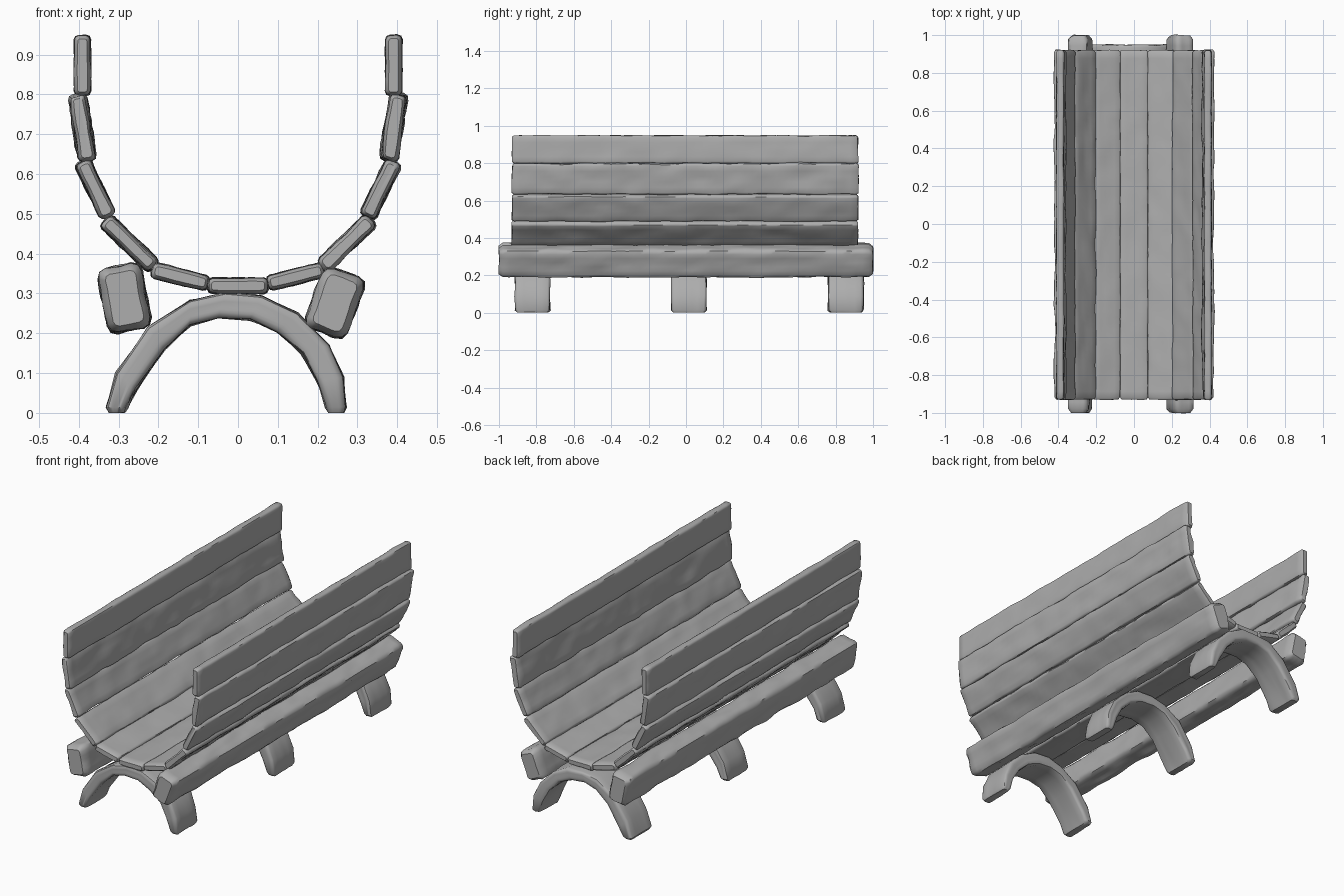
import bpy, bmesh, math, random
from mathutils import Vector, noise

random.seed(4)
if "Cube" in bpy.data.objects:
    bpy.data.objects.remove(bpy.data.objects["Cube"])

wood = bpy.data.materials.new("grey wood")
wood.use_nodes = True
GREY = (0.42, 0.42, 0.42, 1)
wood.diffuse_color = GREY
wood.node_tree.nodes["Principled BSDF"].inputs["Base Color"].default_value = GREY

Y = Vector((0, 1, 0))


def ring(center, u, v, radius, steps=3, side=5):
    """Rounded rectangle with half axes u and v, with extra points on its sides."""
    hu, hv = u.length, v.length
    un, vn = u.normalized(), v.normalized()
    corners = []
    for i, (su, sv) in enumerate(((1, 1), (-1, 1), (-1, -1), (1, -1))):
        mid = center + un * su * (hu - radius) + vn * sv * (hv - radius)
        for k in range(steps):
            a = math.pi / 2 * (i + k / (steps - 1))
            corners.append(mid + (un * math.cos(a) + vn * math.sin(a)) * radius)
    points = []
    for i, p in enumerate(corners):
        points.append(p)
        if i % steps == steps - 1:
            q = corners[(i + 1) % len(corners)]
            points += [p.lerp(q, k / side) for k in range(1, side)]
    return points


def loft(name, rings, rough, stretch):
    """Skin the rings, cap both ends and wear the surface with grain."""
    bm = bmesh.new()
    loops = [[bm.verts.new(p) for p in r] for r in rings]
    n = len(loops[0])
    for a, b in zip(loops, loops[1:]):
        for i in range(n):
            j = (i + 1) % n
            bm.faces.new((a[i], a[j], b[j], b[i]))
    bm.faces.new(loops[0][::-1])
    bm.faces.new(loops[-1])
    bmesh.ops.recalc_face_normals(bm, faces=bm.faces)
    bm.normal_update()
    seed = Vector([random.uniform(-50, 50) for _ in range(3)])
    for v in bm.verts:
        p = Vector((v.co.x * 14, v.co.y * stretch, v.co.z * 14)) + seed
        v.co += v.normal * rough * (noise.noise(p) + 0.5 * noise.noise(p * 2.3))
        v.co.z = max(v.co.z, 0)
    mesh = bpy.data.meshes.new(name)
    bm.to_mesh(mesh)
    bm.free()
    mesh.materials.append(wood)
    ob = bpy.data.objects.new(name, mesh)
    bpy.context.collection.objects.link(ob)
    bpy.ops.object.select_all(action='DESELECT')
    bpy.context.view_layer.objects.active = ob
    ob.select_set(True)
    bpy.ops.object.shade_smooth_by_angle(angle=math.radians(45))


def beam(name, x, z, width, thick, angle, y0, y1, radius, rough):
    """Straight timber along y, its width turned by angle in the xz plane."""
    a = math.radians(angle)
    u = Vector((math.cos(a), 0, math.sin(a)))
    v = Vector((-math.sin(a), 0, math.cos(a)))
    count = 56
    stations = [(y0, radius * 0.7)]
    for k in range(count + 1):
        stations.append((y0 + radius + (y1 - y0 - 2 * radius) * k / count, 0))
    stations.append((y1, radius * 0.7))
    rings = [ring(Vector((x, y, z)), u * (width / 2 - s), v * (thick / 2 - s),
                  radius * (0.6 if s else 1)) for y, s in stations]
    loft(name, rings, rough, 7)


# Trough planks: x, z, width, thickness, tilt
beam("plank_bottom", 0, 0.319, 0.15, 0.038, 0, -0.93, 0.92, 0.011, 0.004)
PLANKS = [
    ("plank_low", 0.145, 0.342, 0.146, 0.038, 14, 0.004),
    ("plank_slope", 0.273, 0.426, 0.168, 0.04, 44, 0.006),
    ("plank_side", 0.358, 0.562, 0.152, 0.04, 64, 0.006),
    ("plank_upper", 0.391, 0.717, 0.166, 0.042, 81, 0.008),
    ("plank_top", 0.391, 0.873, 0.15, 0.04, 90, 0.004),
]
for label, sx in (("left", 1), ("right", -1)):
    for name, x, z, w, t, tilt, rough in PLANKS:
        beam(f"{name}_{label}", sx * x, z, w, t, sx * tilt,
             -0.93, 0.92, 0.011, rough)

# Heavy rails along both sides
beam("rail_left", 0.243, 0.276, 0.108, 0.162, -21, -1, 1, 0.022, 0.007)
beam("rail_right", -0.285, 0.288, 0.108, 0.162, 11, -1, 1, 0.022, 0.007)

# Arched feet: matching outer and inner points along the arch
OUTER = [(-.33, 0), (-.305, .1), (-.225, .215), (-.12, .282), (-.03, .3),
         (.06, .294), (.15, .25), (.228, .17), (.262, .09), (.272, 0)]
INNER = [(-.28, 0), (-.255, .06), (-.185, .16), (-.12, .22), (-.05, .24),
         (.03, .235), (.1, .205), (.16, .15), (.2, .08), (.222, 0)]
for label, cy in (("front", -0.82), ("middle", 0.015), ("back", 0.855)):
    rings = []
    last = len(OUTER) - 1
    for i, (o, n) in enumerate(zip(OUTER, INNER)):
        po, pn = Vector((o[0], cy, o[1])), Vector((n[0], cy, n[1]))
        c, half = (po + pn) / 2, (po - pn) / 2
        if i in (0, last):
            rings.append(ring(c, half * 0.75, Y * 0.082, 0.01))
            lift = Vector((0, 0, 0.014))
            rings.append(ring(c + lift, half, Y * 0.094, 0.014))
            if i == last:
                rings[-2:] = rings[:-3:-1]
        else:
            rings.append(ring(c, half, Y * 0.094, 0.014))
    loft(f"foot_arch_{label}", rings, 0.007, 14)
